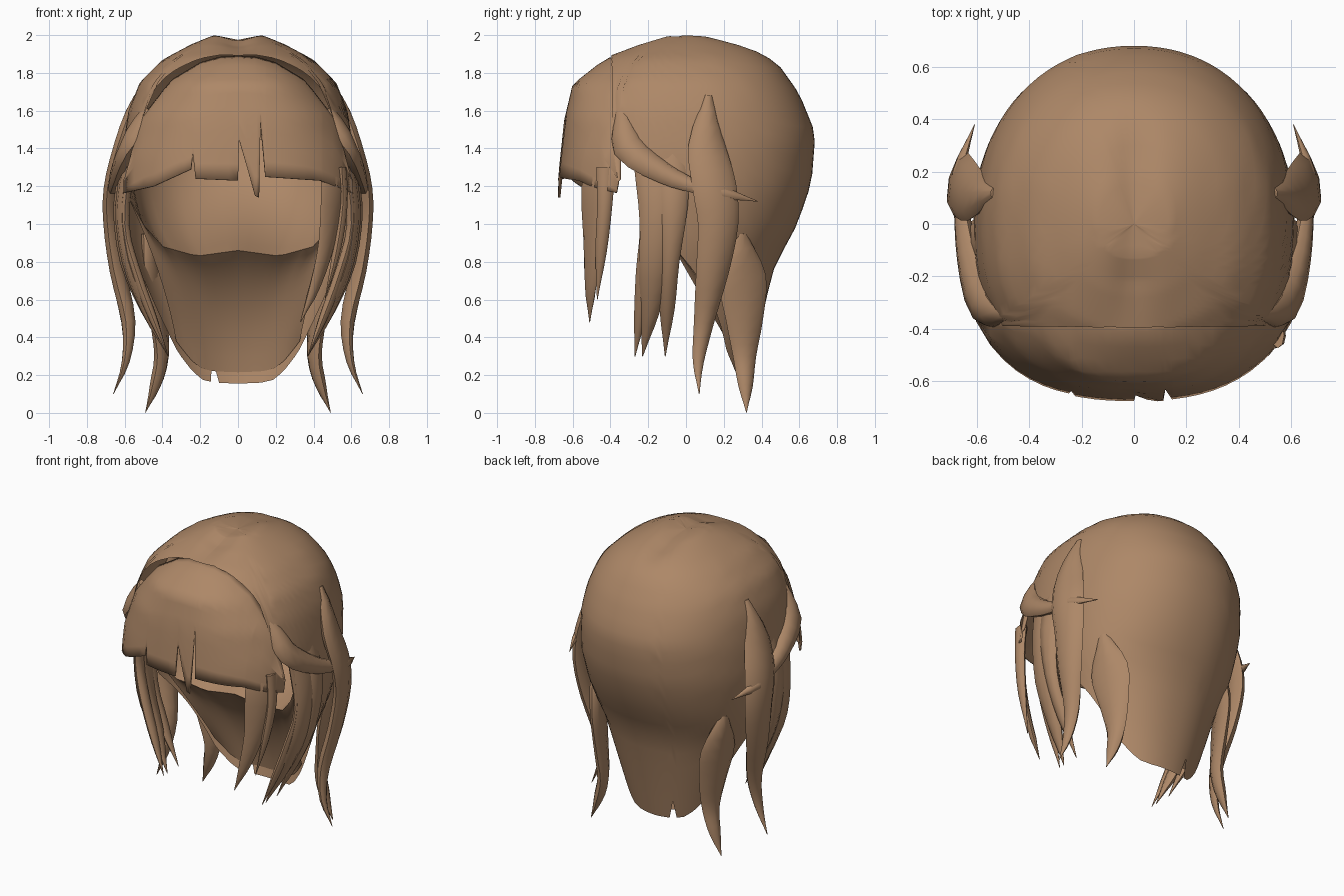
import bpy, math
from mathutils import Vector

if "Cube" in bpy.data.objects:
    bpy.data.objects.remove(bpy.data.objects["Cube"])

hair = bpy.data.materials.new("brown_hair")
hair.diffuse_color = (0.42, 0.245, 0.137, 1)
hair.use_nodes = True
hair.node_tree.nodes["Principled BSDF"].inputs["Base Color"].default_value = hair.diffuse_color


def lerp_table(table, v):
    """Piecewise linear lookup in a table of (key, value) sorted by key."""
    if v <= table[0][0]:
        return table[0][1]
    for (a, p), (b, q) in zip(table, table[1:]):
        if v <= b:
            return p + (q - p) * (v - a) / (b - a)
    return table[-1][1]


def make_object(name, verts, faces, thickness=0.0, mirror=False):
    me = bpy.data.meshes.new(name)
    me.from_pydata(verts, [], faces)
    me.materials.append(hair)
    ob = bpy.data.objects.new(name, me)
    bpy.context.collection.objects.link(ob)
    if thickness:
        m = ob.modifiers.new("thickness", 'SOLIDIFY')
        m.thickness = thickness
        m.offset = -1
    if mirror:
        m = ob.modifiers.new("mirror", 'MIRROR')
        m.use_mirror_merge = False
    bpy.ops.object.select_all(action='DESELECT')
    ob.select_set(True)
    bpy.context.view_layer.objects.active = ob
    bpy.ops.object.shade_smooth_by_angle(angle=math.radians(50))
    return ob


def sheet(name, columns, flip=False, thickness=0.0):
    """Skin a list of equally long point columns."""
    r = len(columns[0])
    verts = [p for c in columns for p in c]
    faces = []
    for i in range(len(columns) - 1):
        for j in range(r - 1):
            f = (i * r + j, i * r + j + 1, (i + 1) * r + j + 1, (i + 1) * r + j)
            faces.append(f[::-1] if flip else f)
    return make_object(name, verts, faces, thickness)


# Dome silhouette tables: height -> half width, back depth, front depth
WIDTH = [(0.16, .33), (0.45, .425), (0.7, .50), (0.85, .56), (1.0, .59), (1.2, .615), (1.4, .61),
         (1.6, .58), (1.75, .52), (1.87, .40), (1.95, .25), (2.0, .13), (2.005, 0)]
BACK = [(0.16, .33), (0.45, .39), (0.62, .43), (0.74, .455), (0.87, .52), (1.0, .59), (1.22, .665),
        (1.48, .685), (1.69, .60), (1.83, .50), (1.91, .40), (1.96, .28), (2.0, .14), (2.005, 0)]
FRONT = [(1.0, .66), (1.3, .67), (1.55, .64), (1.7, .60), (1.8, .53), (1.89, .41), (1.95, .27),
         (2.0, .13), (2.005, 0)]
# Lower edge of the dome by angle away from the back
EDGE = [(0, .155), (20, .16), (32, .175), (42, .22), (55, .32), (65, .48), (75, .62), (90, .80),
        (98, 1.0), (105, 1.2), (112, 1.36), (180, 1.36)]


def dome_point(deg, z, scale=1.0):
    s, c = math.sin(math.radians(deg)), math.cos(math.radians(deg))
    n = 2.15 if c > 0 else 2.4  # superellipse power of the cross-section
    x = math.copysign(abs(s) ** (2 / n), s) * lerp_table(WIDTH, z)
    y = math.copysign(abs(c) ** (2 / n), c) * lerp_table(BACK if c > 0 else FRONT, z)
    dip = 0.03 * math.exp(-(x / 0.08) ** 2) * min(1, max(0, (z - 1.89) / 0.08))  # shallow parting
    return Vector((x * scale, y * scale, z - dip))


# Crown and back hair, cut off in front by a plane and notched at the bottom
columns = []
for deg in range(-180, 181, 4):
    end = lerp_table(EDGE, abs(deg))
    if deg == -20:
        end = 0.29
    z = 2.0
    while z > end and dome_point(deg, z).y > -0.39:
        z -= 0.005
    end = max(z, end)
    columns.append([dome_point(deg, 2.005 - (2.005 - end) * (j / 24) ** 1.7) for j in range(25)])
sheet("crown_and_back_hair", columns, flip=True)

# Inner lining: a bowl running forward to a lip, then sloping back down to the nape
LIP = [(0, .86), (.22, .83), (.4, .88), (.5, .99), (.6, 1.17)]


def bend(a, b, c, n):
    return [a * (1 - t) ** 2 + b * (2 * t * (1 - t)) + c * t * t for t in (i / n for i in range(n + 1))]


columns = []
for i in range(-12, 13):
    u = i / 12
    lip = Vector((0.595 * u, -0.03 - 0.2 * abs(u) ** 3, lerp_table(LIP, abs(0.6 * u))))
    top = dome_point(95 * u, 1.45, 0.96)
    wall = Vector((top.x, top.y * 0.9, lip.z + 0.2))
    nape = dome_point(55 * u, lerp_table(EDGE, abs(55 * u)) + 0.06, 0.98)
    under = Vector((nape.x * 1.2, 0.25 - 0.25 * u * u, 0.65 + 0.1 * u * u))
    columns.append(bend(top, wall, lip, 10) + bend(lip, under, nape, 10)[1:])
sheet("inner_lining", columns)

# Fringe: constant-x columns between the hairline arch and a notched lower edge
ARCH = [(0, 1.88), (.1, 1.873), (.2, 1.845), (.36, 1.75), (.5, 1.57), (.58, 1.35), (.61, 1.2)]
FRINGE_W = [(1.15, .67), (1.35, .65), (1.57, .567), (1.75, .425), (1.85, .295), (1.89, .2)]
FRINGE_D = [(1.15, .68), (1.25, .677), (1.55, .645), (1.74, .60), (1.85, .46), (1.89, .39)]
TIPS = [(-.605, 1.165), (-.45, 1.2), (-.25, 1.29), (-.24, 1.38), (-.225, 1.24), (0, 1.23),
        (.006, 1.45), (.09, 1.15), (.112, 1.14), (.12, 1.58), (.145, 1.25), (.44, 1.23), (.605, 1.165)]
xs = sorted({x for x, _ in TIPS} | {round(i * 0.05, 3) for i in range(-11, 12)})
columns = []
for x in xs:
    top, low = lerp_table(ARCH, abs(x)), lerp_table(TIPS, x)
    mid = max(low + 0.005, 0.53 * top + 0.47 * 1.25)
    zs = [top + (mid - top) * j / 8 for j in range(8)] + [mid + (low - mid) * j / 4 for j in range(5)]
    col = [Vector((x * 0.99, -0.345, top + 0.012))]
    for z in zs:
        k = max(0, 1 - (abs(x) / lerp_table(FRINGE_W, z)) ** 2.5)
        col.append(Vector((x, min(-0.36, -lerp_table(FRINGE_D, z) * k ** 0.4), z)))
    columns.append(col)
sheet("fringe", columns, thickness=0.012)


def lock(name, path, across=(0, 1, 0), mirror=True, thick=0.025, sides=8):
    """Flat tapered lock through (x, y, z, half width) points."""
    pts = [Vector(p) for p in path]
    ext = [2 * pts[0] - pts[1]] + pts + [2 * pts[-1] - pts[-2]]
    fine = []
    for a, b, c, d in zip(ext, ext[1:], ext[2:], ext[3:]):
        for t in (0, 1 / 3, 2 / 3):
            fine.append(0.5 * (2 * b + (c - a) * t + (2 * a - 5 * b + 4 * c - d) * t * t
                               + (3 * b - a - 3 * c + d) * t ** 3))
    fine.append(pts[-1])
    verts, faces = [], []
    for i, p in enumerate(fine):
        tangent = (fine[min(i + 1, len(fine) - 1)] - fine[max(i - 1, 0)]).to_3d().normalized()
        normal = tangent.cross(Vector(across)).normalized()
        side = normal.cross(tangent)
        w = max(p.w, 0.002)
        for k in range(sides):
            a = 2 * math.pi * k / sides
            verts.append(p.to_3d() + side * w * math.cos(a) + normal * min(thick, w * 0.7) * math.sin(a))
    for i in range(len(fine) - 1):
        for k in range(sides):
            n = (k + 1) % sides
            faces.append((i * sides + k, i * sides + n, (i + 1) * sides + n, (i + 1) * sides + k))
    faces.append(tuple(range(sides))[::-1])
    faces.append(tuple(range(len(verts) - sides, len(verts))))
    make_object(name, verts, faces, mirror=mirror)


# Long locks on both sides
lock("side_lock", [(.535, .12, 1.68, .02), (.61, .11, 1.42, .10), (.66, .15, 1.2, .12), (.665, .17, 1.0, .11),
                   (.635, .14, .75, .09), (.58, .095, .48, .055), (.595, .065, .27, .03), (.66, .07, .1, 0)],
     across=(-.25, 1, 0), thick=0.042)
lock("back_lock", [(.49, .29, .95, .03), (.45, .30, .72, .13), (.42, .31, .5, .105), (.405, .31, .3, .065),
                   (.44, .315, .14, .04), (.49, .32, .003, 0)], across=(-.35, 1, 0), thick=0.035)
# Three thinner locks in front of each ear
lock("ear_lock_middle", [(.56, -.16, 1.4, .12), (.615, -.14, 1.1, .10), (.58, -.165, .8, .085),
                         (.48, -.19, .55, .055), (.37, -.23, .3, 0)], thick=0.035)
lock("ear_lock_rear", [(.57, -.07, 1.38, .09), (.625, -.07, 1.1, .08), (.59, -.085, .8, .05),
                       (.49, -.1, .55, .04), (.37, -.11, .3, 0)], thick=0.035)
lock("ear_lock_front", [(.57, -.22, 1.35, .06), (.60, -.205, 1.0, .04), (.54, -.225, .75, .04),
                        (.45, -.245, .5, .03), (.37, -.27, .3, 0)])
# Swept lock wrapping from the hairline back over the side
lock("swept_lock", [(.475, -.35, 1.61, .03), (.58, -.31, 1.41, .08), (.635, -.12, 1.27, .06),
                    (.66, .05, 1.2, .04), (.67, .2, 1.165, .035), (.61, .38, 1.12, 0)],
     across=(-.4, 0, 1), thick=0.045)
# Fringe lock hanging on one side only
lock("fringe_lock", [(.495, -.46, 1.34, .08), (.505, -.485, 1.18, .095), (.47, -.495, .9, .065),
                     (.41, -.505, .68, .04), (.33, -.51, .48, 0)], across=(.68, .73, 0), mirror=False, thick=0.02)
lock("fringe_lock_tip", [(.55, -.425, 1.3, .05), (.555, -.43, 1.1, .04), (.52, -.45, .85, .03),
                         (.46, -.47, .6, 0)], mirror=False)
